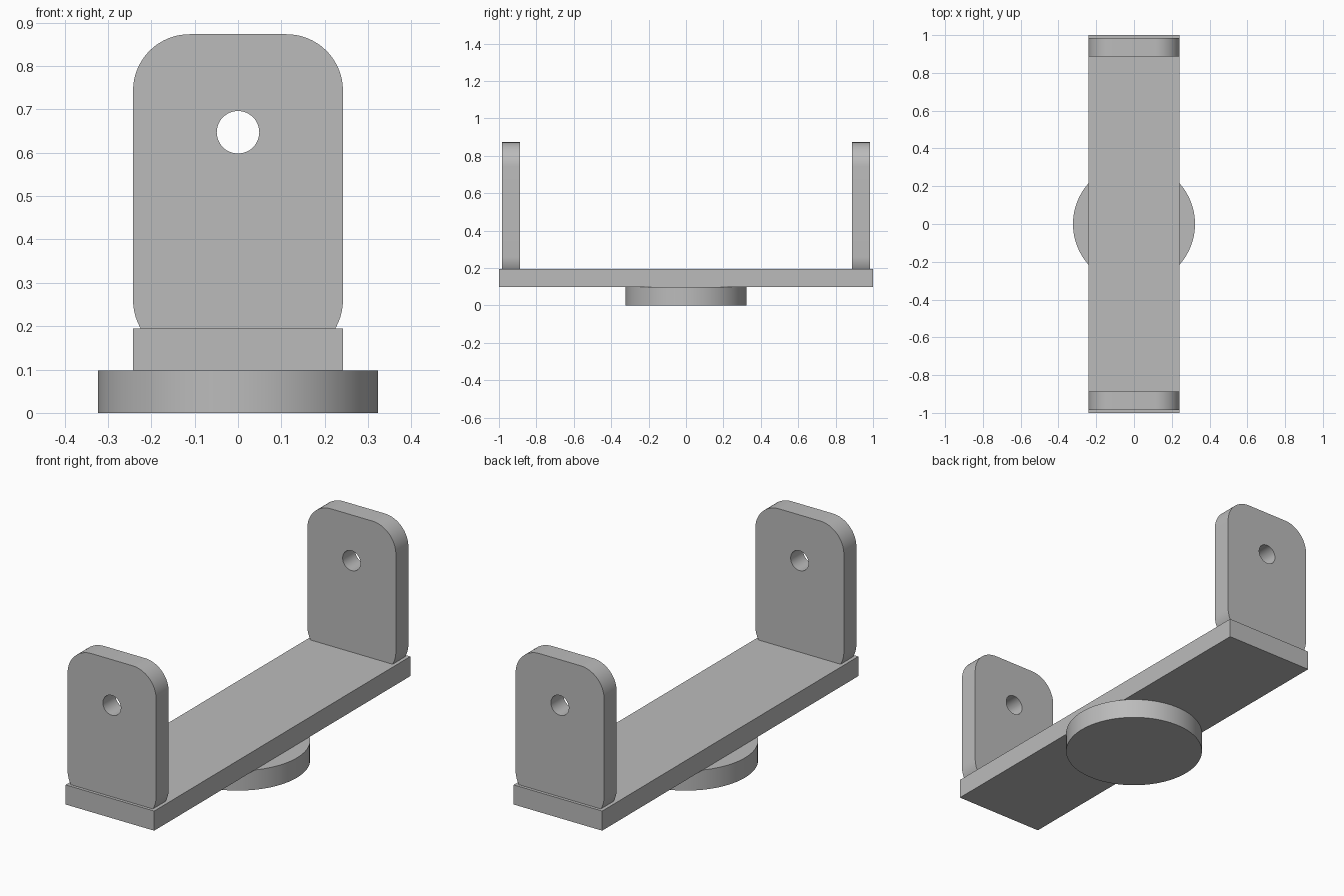
import bpy, bmesh
from math import sin, cos, pi, radians
from mathutils import Matrix

cube = bpy.data.objects.get("Cube")
if cube:
    bpy.data.objects.remove(cube, do_unlink=True)

grey = bpy.data.materials.new("plain grey")
grey.use_nodes = True
colour = (0.5, 0.5, 0.5, 1)
grey.diffuse_color = colour
grey.node_tree.nodes["Principled BSDF"].inputs["Base Color"].default_value = colour

HALF_WIDTH = 0.242
BASE_BOTTOM, BASE_TOP = 0.098, 0.195


def finish(name, bm):
    bmesh.ops.recalc_face_normals(bm, faces=bm.faces)
    mesh = bpy.data.meshes.new(name)
    bm.to_mesh(mesh)
    bm.free()
    mesh.materials.append(grey)
    obj = bpy.data.objects.new(name, mesh)
    bpy.context.collection.objects.link(obj)
    return obj


def select(obj):
    bpy.ops.object.select_all(action='DESELECT')
    obj.select_set(True)
    bpy.context.view_layer.objects.active = obj


def smooth(obj):
    select(obj)
    bpy.ops.object.shade_smooth_by_angle(angle=radians(30))


def cylinder(name, radius, depth, matrix, segments):
    bm = bmesh.new()
    bmesh.ops.create_cone(bm, cap_ends=True, segments=segments, radius1=radius,
                          radius2=radius, depth=depth, matrix=matrix)
    return finish(name, bm)


def rounded_plate(name, y0, y1, z0, z1, radius, steps=16):
    # Rounded rectangle in the XZ plane, extruded along Y
    cx, cz = HALF_WIDTH - radius, (z1 - z0) / 2 - radius
    mid = (z0 + z1) / 2
    bm = bmesh.new()
    verts = []
    for corner, (sx, sz) in enumerate([(1, 1), (-1, 1), (-1, -1), (1, -1)]):
        for i in range(steps + 1):
            a = (corner + i / steps) * pi / 2
            verts.append(bm.verts.new((sx * cx + radius * cos(a), y0,
                                       mid + sz * cz + radius * sin(a))))
    face = bm.faces.new(verts)
    out = bmesh.ops.extrude_face_region(bm, geom=[face])
    moved = [v for v in out["geom"] if isinstance(v, bmesh.types.BMVert)]
    bmesh.ops.translate(bm, verts=moved, vec=(0, y1 - y0, 0))
    return finish(name, bm)


# Round foot under the middle
foot = cylinder("round_foot", 0.323, BASE_BOTTOM,
                Matrix.Translation((0, 0, BASE_BOTTOM / 2)), 96)
smooth(foot)

# Long flat base bar
bm = bmesh.new()
size = Matrix.Diagonal((2 * HALF_WIDTH, 2, BASE_TOP - BASE_BOTTOM, 1))
bmesh.ops.create_cube(bm, size=1, matrix=Matrix.Translation(
    (0, 0, (BASE_TOP + BASE_BOTTOM) / 2)) @ size)
finish("base_bar", bm)

# Upright ears, each with a pivot hole
for name, side in (("front_ear", -1), ("back_ear", 1)):
    ear = rounded_plate(name, side * 0.887, side * 0.985, 0.13, 0.873, 0.13)
    cutter = cylinder("hole_cutter", 0.049, 0.3,
                      Matrix.Translation((0, side * 0.936, 0.647))
                      @ Matrix.Rotation(pi / 2, 4, 'X'), 48)
    cutter.hide_render = True
    hole = ear.modifiers.new("pivot_hole", 'BOOLEAN')
    hole.operation = 'DIFFERENCE'
    hole.solver = 'EXACT'
    hole.object = cutter
    select(ear)
    bpy.ops.object.modifier_apply(modifier=hole.name)
    bpy.data.objects.remove(cutter, do_unlink=True)
    smooth(ear)
